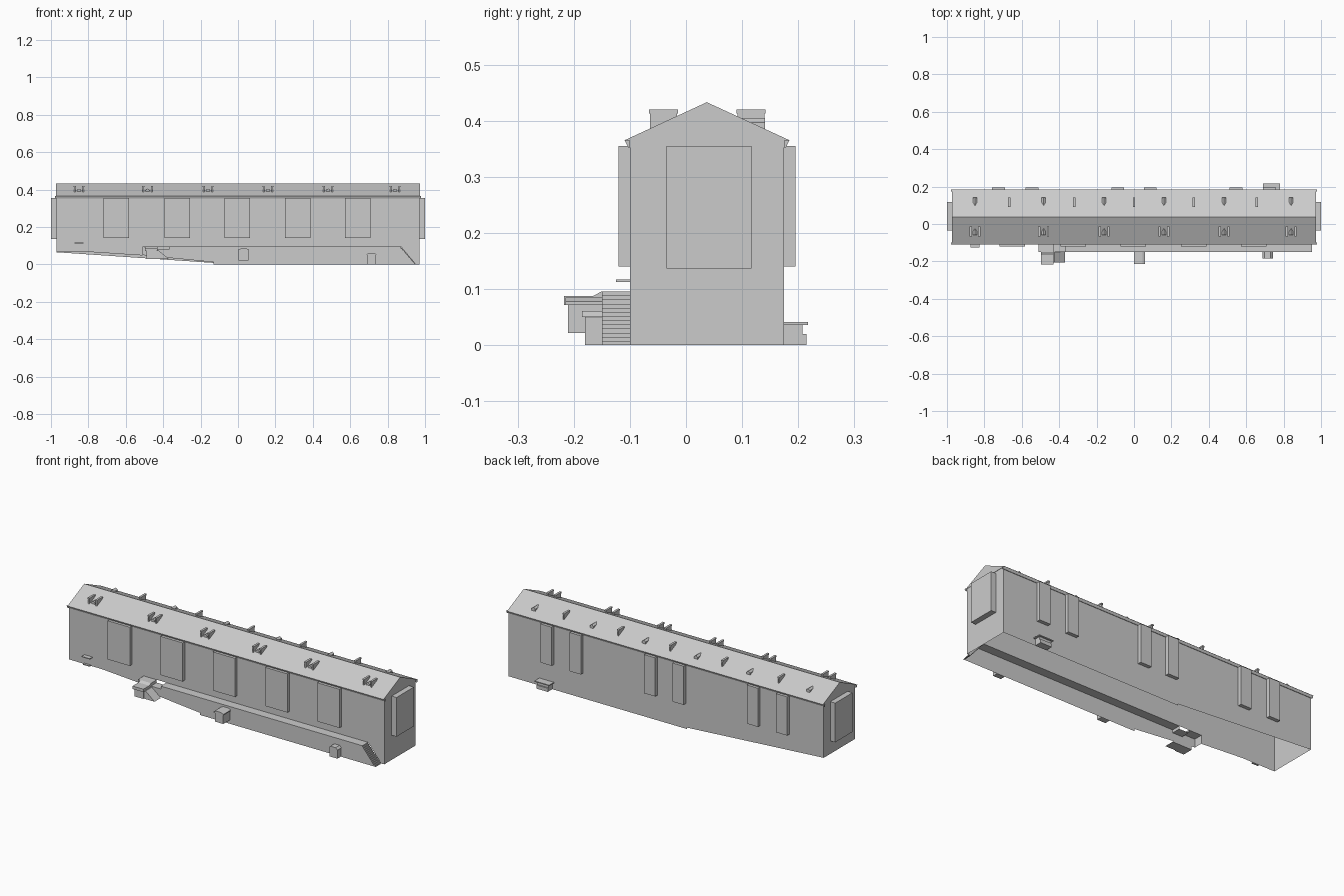
import bpy, bmesh

if "Cube" in bpy.data.objects:
    bpy.data.objects.remove(bpy.data.objects["Cube"])

grey = bpy.data.materials.new("warm_grey")
grey.diffuse_color = (0.6, 0.6, 0.6, 1)
grey.use_nodes = True
grey.node_tree.nodes["Principled BSDF"].inputs["Base Color"].default_value = grey.diffuse_color


def mesh(name, polys):
    """Flat-shaded object from a list of polygons (lists of points)."""
    bm = bmesh.new()
    for p in polys:
        bm.faces.new([bm.verts.new(v) for v in p])
    bmesh.ops.remove_doubles(bm, verts=bm.verts, dist=1e-5)
    bmesh.ops.recalc_face_normals(bm, faces=bm.faces)
    bmesh.ops.triangulate(bm, faces=[f for f in bm.faces if len(f.verts) > 4])
    me = bpy.data.meshes.new(name)
    bm.to_mesh(me)
    bm.free()
    me.materials.append(grey)
    ob = bpy.data.objects.new(name, me)
    bpy.context.collection.objects.link(ob)
    return ob


def prism(name, profile, a, b, axis):
    """Extrude a 2D profile from a to b along x (profile y,z) or y (profile x,z)."""
    pt = (lambda t, p: (t, p[0], p[1])) if axis == "x" else (lambda t, p: (p[0], t, p[1]))
    n = len(profile)
    polys = [[pt(a, p) for p in profile], [pt(b, p) for p in profile]]
    for i in range(n):
        p, q = profile[i], profile[(i + 1) % n]
        polys.append([pt(a, p), pt(a, q), pt(b, q), pt(b, p)])
    return mesh(name, polys)


def box(name, x0, x1, y0, y1, z0, z1):
    return prism(name, [(x0, z0), (x1, z0), (x1, z1), (x0, z1)], y0, y1, "y")


L, F, B, T = 0.97, -0.10, 0.175, 0.365   # half length, front, back, eaves height

# Main walls: hollow below, bottom edge follows the sloping ground
front = [(-L, T), (L, T), (L, 0), (0.95, 0), (0.87, 0.096), (-0.51, 0.096),
         (-0.51, 0.048), (-0.77, 0.065), (-L, 0.065)]
back = [(-L, T), (L, T), (L, 0), (-0.13, 0), (-0.13, 0.008), (-L, 0.065)]
walls = [[(x, F, z) for x, z in front], [(x, B, z) for x, z in back]]
for x, z in ((-L, 0.065), (L, 0)):
    walls.append([(x, F, z), (x, B, z), (x, B, T), (x, F, T)])
mesh("main_walls", walls)

# Gable roof with a slanted cornice under the eaves
prism("gable_roof", [(-0.110, T), (0.185, T), (0.037, 0.433)], -0.972, 0.972, "x")
for name, y, s in (("front_cornice", F, -1), ("back_cornice", B, 1)):
    prism(name, [(y, T), (y + s * 0.009, T), (y + s * 0.003, 0.352), (y, 0.352)],
          -0.978, 0.978, "x")

# Raised wall panels on all four sides
for x in (-0.65, -0.325, -0.003, 0.32, 0.64):
    box("front_panel", x - 0.068, x + 0.068, -0.12, F, 0.14, 0.355)
for x in (0.725, 0.545, 0.087):
    for s in (-1, 1):
        box("back_panel", s * x - 0.034, s * x + 0.034, B, 0.195, 0.14, 0.355)
for s in (-1, 1):
    box("end_panel", min(s * L, s), max(s * L, s), -0.035, 0.117, 0.137, 0.355)

# Front terrace, open underneath, with a stair at its right end
STEPS, Y = 13, -0.15
stair = [(0.87, 0.096)]
for i in range(STEPS):
    z = 0.096 * (1 - (i + 1) / STEPS)
    x = 0.87 + 0.083 * i / STEPS
    stair += [(x, z), (x + 0.083 / STEPS, z)]
top = [(-0.51, 0.05), (-0.51, 0.096), (-0.43, 0.096), (-0.43, 0.08),
       (-0.37, 0.08), (-0.37, 0.096)] + stair
terrace = [[(x, Y, z) for x, z in top + [(-0.13, 0), (-0.13, 0.012), (-0.37, 0.035)]]]
for p, q in zip(top, top[1:]):
    if p != q:
        terrace.append([(p[0], Y, p[1]), (q[0], Y, q[1]), (q[0], F, q[1]), (p[0], F, p[1])])
mesh("terrace", terrace)

# Porches in front of the terrace
box("left_porch", -0.49, -0.435, -0.21, Y, 0.03, 0.075)
prism("left_porch_roof", [(-0.217, 0.072), (-0.217, 0.088), (-0.165, 0.088),
                          (-0.15, 0.096), (-0.15, 0.072)], -0.497, -0.43, "x")
prism("left_porch_stair", [(-0.435, 0.03), (-0.435, 0.075), (-0.425, 0.075), (-0.37, 0.03)],
      -0.205, Y, "y")
box("middle_porch", 0.004, 0.056, -0.21, Y, 0.022, 0.072)
prism("middle_porch_roof", [(0, 0.072), (0.06, 0.072), (0.06, 0.078), (0.045, 0.085),
                            (0.015, 0.085), (0, 0.078)], -0.215, Y, "y")
box("right_porch", 0.69, 0.738, -0.18, Y, 0.0, 0.05)
prism("right_porch_roof", [(0.686, 0.05), (0.742, 0.05), (0.73, 0.061), (0.698, 0.061)],
      -0.185, Y, "y")

# Small awning and step at the left end
box("left_awning", -0.875, -0.825, -0.125, F, 0.113, 0.117)
box("left_step", -0.875, -0.835, -0.112, F, 0.065, 0.07)

# Back steps
prism("back_steps", [(B, 0), (0.215, 0), (0.215, 0.02), (0.208, 0.02),
                     (0.208, 0.04), (B, 0.04)], 0.70, 0.77, "x")
box("back_landing", 0.69, 0.78, B, 0.217, 0.036, 0.041)


# Roof details: thin chimney stacks and small dormers
def chimney(x, y0, y1):
    box("chimney", x - 0.004, x + 0.004, y0 + 0.002, y1 - 0.002, 0.38, 0.415)
    box("chimney_cap", x - 0.006, x + 0.006, y0, y1, 0.413, 0.42)


def dormer(x, y0, y1):
    prism("dormer", [(x - 0.011, 0.38), (x + 0.011, 0.38), (x + 0.011, 0.397),
                     (x, 0.405), (x - 0.011, 0.397)], y0, y1, "y")


for x in (-0.85, -0.483, -0.16, 0.16, 0.482, 0.84):
    for s in (-1, 1):
        chimney(x + s * 0.023, -0.066, -0.014)
    dormer(x, -0.058, -0.022)
    dormer(x, 0.10, 0.141)
for x in (-0.667, -0.32, 0.0, 0.32, 0.656):
    chimney(x, 0.09, 0.142)
